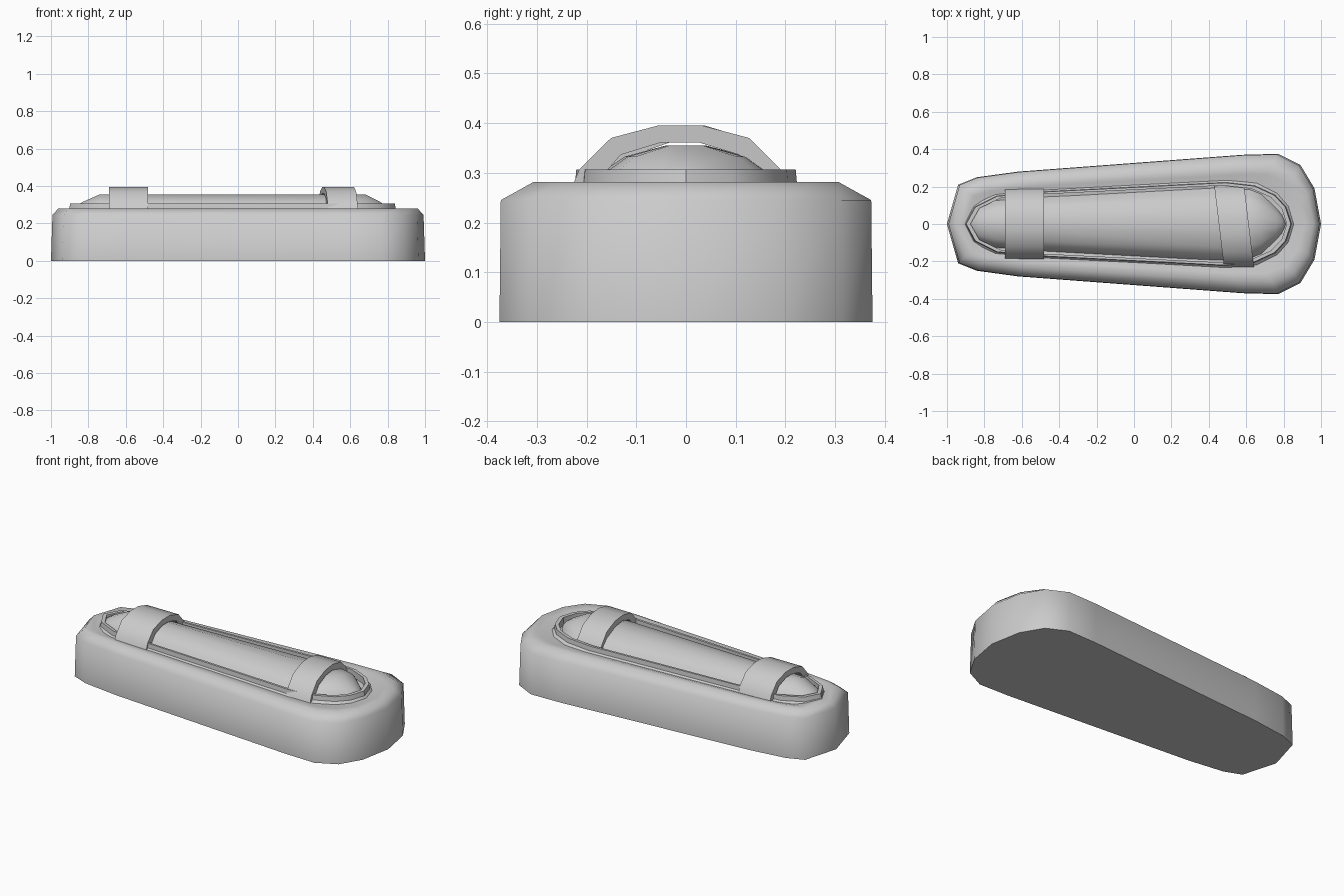
import bpy, math

if "Cube" in bpy.data.objects:
    bpy.data.objects.remove(bpy.data.objects["Cube"], do_unlink=True)

grey = bpy.data.materials.new("plain grey")
grey.diffuse_color = (0.6, 0.6, 0.6, 1)
grey.use_nodes = True
grey.node_tree.nodes["Principled BSDF"].inputs["Base Color"].default_value = (0.6, 0.6, 0.6, 1)


def loft(name, rings, angle, caps=True, loop=False):
    """Skin a list of equal closed rings, optionally capped or joined end to end."""
    n = len(rings[0])
    verts = [p for ring in rings for p in ring]
    faces = []
    count = len(rings)
    for i in range(count if loop else count - 1):
        a, b = i * n, (i + 1) % count * n
        faces += [(a + j, a + (j + 1) % n, b + (j + 1) % n, b + j) for j in range(n)]
    if caps and not loop:
        faces += [tuple(reversed(range(n))), tuple(range((count - 1) * n, count * n))]
    mesh = bpy.data.meshes.new(name)
    mesh.from_pydata(verts, [], faces)
    obj = bpy.data.objects.new(name, mesh)
    bpy.context.collection.objects.link(obj)
    mesh.materials.append(grey)
    bpy.ops.object.select_all(action='DESELECT')
    obj.select_set(True)
    bpy.context.view_layer.objects.active = obj
    bpy.ops.object.mode_set(mode='EDIT')
    bpy.ops.mesh.select_all(action='SELECT')
    bpy.ops.mesh.normals_make_consistent(inside=False)
    bpy.ops.object.mode_set(mode='OBJECT')
    bpy.ops.object.shade_smooth_by_angle(angle=math.radians(angle))
    return obj


def outline(half, z, sx=1, sy=1, dx=0):
    """Mirror a half outline across y and place it at height z."""
    full = half + [(x, -y) for x, y in reversed(half[1:-1])]
    return [(x * sx + dx, y * sy, z) for x, y in full]


# Tapered base with a softened top edge and a shallow dish
base_half = [(1, 0), (.965, .19), (.89, .315), (.77, .375), (.58, .37),
             (-.62, .28), (-.84, .25), (-.94, .21), (-1, 0)]
loft("base", [outline(base_half, 0),
              outline(base_half, .245, .992, .993),
              outline(base_half, .281, .96, .82),
              outline(base_half, .279, .91, .71),
              outline(base_half, .268, .86, .6)], 65)

# Thin raised rim around the capsule
rim_half = [(.86, 0), (.83, .1), (.77, .17), (.66, .225), (.5, .245),
            (-.5, .19), (-.75, .165), (-.87, .1), (-.92, 0)]
loft("rim", [outline(rim_half, .262),
             outline(rim_half, .28, .98, .91),
             outline(rim_half, .307, .975, .9),
             outline(rim_half, .307, .95, .84),
             outline(rim_half, .262, .95, .84)], 35, loop=True)

# Tapered capsule with rounded ends: x, half width, height
stations = [(-.885, .01, .01), (-.865, .06, .035), (-.83, .095, .055), (-.74, .13, .095),
            (-.48, .15, .095), (.45, .2, .095), (.62, .19, .095), (.68, .165, .095),
            (.76, .09, .055), (.79, .055, .035), (.81, .01, .01)]
section = [(1, 0), (.8, .5), (.62, .76), (.2, 1)]
section += [(-y, z) for y, z in reversed(section)]
loft("capsule", [[(x, y * w, .26 + z * h) for y, z in section]
                 for x, w, h in stations], 40)


def strap(name, x0, x1, width, skew, shift):
    """Arched band over the capsule, with open ends showing its thickness."""
    arch = [(1, .265), (.92, .307), (.63, .37), (.2, .395)]
    arch += [(-y, z) for y, z in reversed(arch)]
    inner = [(y * .86, z if z < .3 else z - .034) for y, z in reversed(arch)]
    ring = arch + inner

    def at(x, lift):
        return [(x - skew * y * width, y * width + shift, z + lift) for y, z in ring]
    loft(name, [at(x0, 0), at(x1, 0)], 40)


strap("left_end_strap", .455, .615, .22, .12, -.012)
strap("right_end_strap", -.69, -.48, .19, 0, 0)
